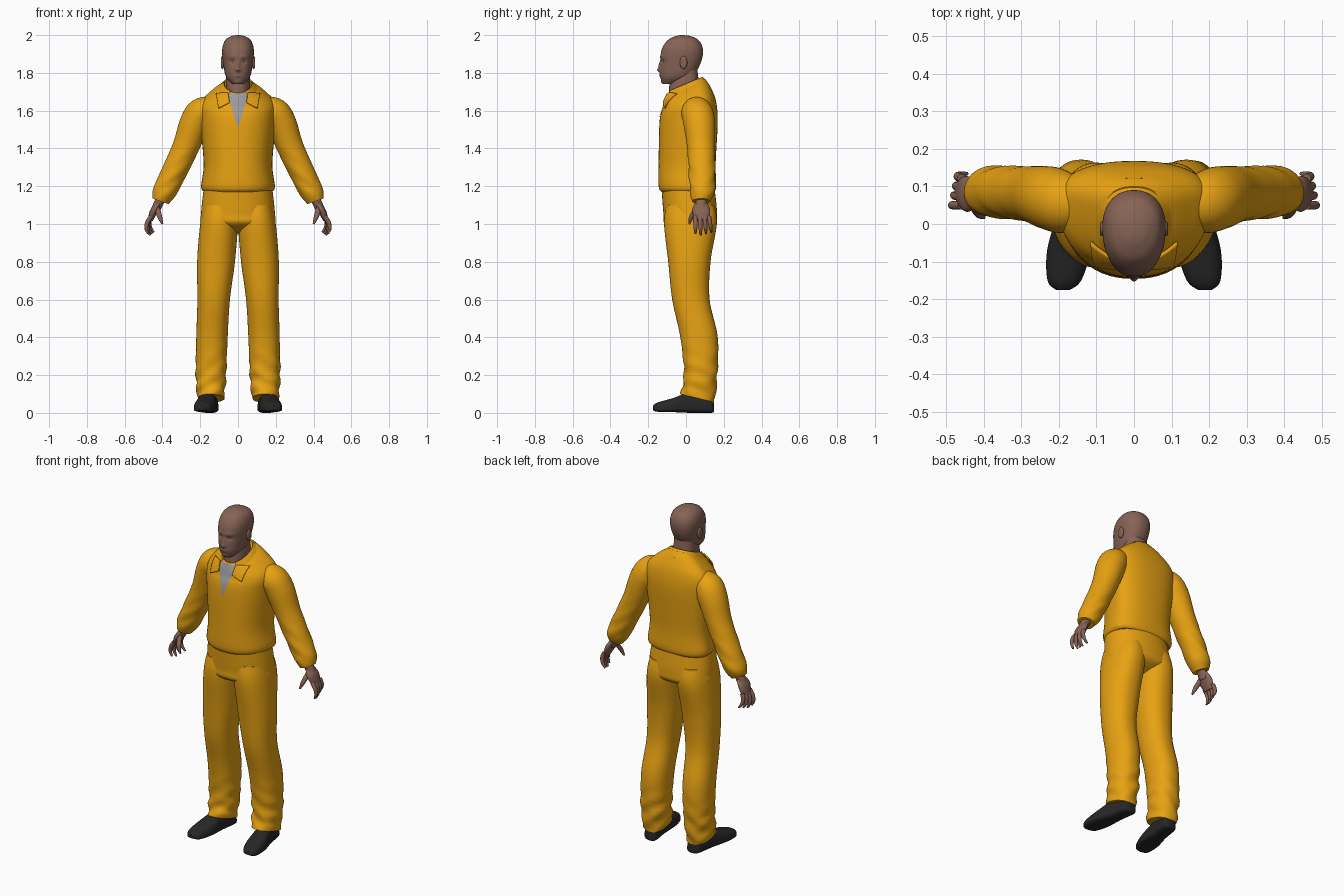
import bpy, bmesh
from math import sin, cos, pi, tau, exp, copysign, radians
from mathutils import Vector

if "Cube" in bpy.data.objects:
    bpy.data.objects.remove(bpy.data.objects["Cube"])


def material(name, red, green, blue):
    mat = bpy.data.materials.new(name)
    mat.use_nodes = True
    mat.diffuse_color = (red, green, blue, 1)
    shader = mat.node_tree.nodes["Principled BSDF"]
    shader.inputs["Base Color"].default_value = mat.diffuse_color
    shader.inputs["Roughness"].default_value = .8
    return mat


ORANGE = material("orange cloth", .8, .36, .006)
SKIN = material("brown skin", .24, .125, .09)
GREY = material("grey shirt", .33, .33, .34)
BLACK = material("black leather", .02, .02, .02)


def blend_rows(rows, steps=8):
    """Pass a smooth curve through rows of numbers."""
    result = []
    last = len(rows) - 1
    for i in range(last):
        before, start, end, after = (rows[max(0, min(last, i + k))] for k in (-1, 0, 1, 2))
        for step in range(steps):
            t = step / steps
            result.append([b + t / 2 * (c - a + t * (2 * a - 5 * b + 4 * c - d
                           + t * (3 * (b - c) + d - a)))
                           for a, b, c, d in zip(before, start, end, after)])
    return result + [list(rows[last])]


def finish(name, bm, mat):
    bmesh.ops.recalc_face_normals(bm, faces=bm.faces)
    mesh = bpy.data.meshes.new(name)
    bm.to_mesh(mesh)
    bm.free()
    mesh.materials.append(mat)
    mesh.polygons.foreach_set("use_smooth", [True] * len(mesh.polygons))
    mesh.set_sharp_from_angle(angle=radians(50))
    obj = bpy.data.objects.new(name, mesh)
    bpy.context.collection.objects.link(obj)
    return obj


def join_rings(name, rings, mat, closed=True, warp=None):
    bm = bmesh.new()
    loops = [[bm.verts.new(warp(p) if warp else p) for p in ring] for ring in rings]
    for lower, upper in zip(loops, loops[1:]):
        count = len(lower)
        for i in range(count if closed else count - 1):
            j = (i + 1) % count
            bm.faces.new((lower[i], lower[j], upper[j], upper[i]))
    if closed:
        bm.faces.new(loops[0])
        bm.faces.new(loops[-1])
    return finish(name, bm, mat)


def loft(name, rows, mat, centre=lambda along: 0, side=1, widest=.6, power=.9,
         upright=True, segments=64, start=0, sweep=tau, warp=None):
    """Rows: position along the axis, half width, near edge, far edge."""
    closed = sweep == tau
    rings = []
    for along, width, near, far in blend_rows(rows):
        middle = near + (far - near) * widest
        ring = []
        for i in range(segments if closed else segments + 1):
            angle = start + sweep * i / segments
            c, s = (copysign(abs(v) ** power, v) for v in (cos(angle), sin(angle)))
            x = side * (centre(along) + width * c)
            depth = middle + s * (far - middle if s > 0 else middle - near)
            ring.append(Vector((x, depth, along) if upright else (x, along, depth)))
        rings.append(ring)
    return join_rings(name, rings, mat, closed, warp)


def tube(name, rows, mat, side=1, wide=1, segments=24, warp=None):
    """Rows: x, y, z, radius; wide stretches the section along y."""
    rows = blend_rows(rows)
    points = [Vector(row[:3]) for row in rows]
    rings = []
    for i, (point, row) in enumerate(zip(points, rows)):
        ahead = points[min(i + 1, len(points) - 1)] - points[max(i - 1, 0)]
        across = ahead.cross(Vector((0, 1, 0))).normalized()
        ring = []
        for k in range(segments):
            angle = tau * k / segments
            p = point + row[3] * (across * cos(angle) + Vector((0, wide * sin(angle), 0)))
            p.x *= side
            ring.append(p)
        rings.append(ring)
    return join_rings(name, rings, mat, warp=warp)


def drape(name, target, corners, mat, lift, side=1, cells=12):
    """Lay a four-cornered patch over the front of another part."""
    a, b, c, d = (Vector((x * side, z)) for x, z in corners)
    rings = []
    for i in range(cells + 1):
        ring = []
        for j in range(cells + 1):
            p = a.lerp(b, i / cells).lerp(d.lerp(c, i / cells), j / cells)
            hit, spot, normal, _ = target.ray_cast(Vector((p.x, -1, p.y)), Vector((0, 1, 0)))
            if not hit:
                _, spot, normal, _ = target.closest_point_on_mesh(Vector((p.x, 0, p.y)))
            ring.append(spot + normal * lift)
        rings.append(ring)
    return join_rings(name, rings, mat, closed=False)


def thicken(obj):
    modifier = obj.modifiers.new("thickness", "SOLIDIFY")
    modifier.thickness = .008
    modifier.offset = 0


def bump(p, x, z, spread_x, spread_z):
    return exp(-((abs(p.x) - x) / spread_x) ** 2 - ((p.z - z) / spread_z) ** 2)


def face_relief(p):
    """Nose bridge and tip, eye sockets, brow, lips and chin."""
    if p.y < -.03:
        p.y += (.01 * bump(p, .03, 1.86, .015, .01)
                - .01 * bump(p, 0, 1.84, .01, .02)
                - .016 * bump(p, 0, 1.815, .014, .01)
                - .006 * bump(p, .03, 1.885, .03, .01)
                - .006 * bump(p, 0, 1.785, .02, .006)
                - .006 * bump(p, 0, 1.75, .02, .01))
    return p


def neckline_tilt(p):
    p.z += 3 * max(0, p.z - 1.6) * p.y
    return p


def trouser_folds(p):
    low = .005 * exp(-((p.z - .17) / .13) ** 2)
    p.x += low * sin(p.z * 75 + p.y * 25)
    p.y += low * sin(p.z * 60 + abs(p.x) * 40)
    # Hem hangs lower at the heel
    p.z -= 2 * max(0, .2 - p.z) * (p.y - .05)
    return p


def sleeve_folds(p):
    low = .003 * exp(-((p.z - 1.25) / .12) ** 2)
    p.y += low * sin(p.z * 80 + abs(p.x) * 50)
    return p


# Head and neck
loft("head", [(1.74, .03, -.12, -.06), (1.78, .064, -.136, .03), (1.85, .078, -.135, .077),
              (1.92, .084, -.13, .09), (1.97, .07, -.1, .07), (1.993, .04, -.06, .03),
              (2, .01, -.03, -.01)],
     SKIN, widest=.55, segments=112, warp=face_relief)
loft("neck", [(1.62, .06, -.09, .07), (1.72, .065, -.09, .07), (1.82, .06, -.07, .06)], SKIN)

# Jacket body, gathered at the waist and narrowing to the neckline
jacket = loft("jacket", [(1.17, .18, -.13, .15), (1.2, .195, -.145, .16),
                         (1.32, .182, -.145, .157), (1.54, .2, -.14, .168),
                         (1.63, .2, -.12, .16), (1.69, .14, -.11, .13), (1.73, .08, -.1, .1)],
              ORANGE, widest=.68, power=.88, warp=neckline_tilt)
bpy.context.view_layer.update()

# Open neckline with the shirt beneath, and the collar band
drape("undershirt", jacket, [(-.055, 1.69), (-.002, 1.51), (.002, 1.51), (.055, 1.69)], GREY, .003)
thicken(loft("collar", [(1.7, .11, -.106, .12), (1.74, .073, -.098, .085)], ORANGE,
             start=-tau / 6, sweep=tau * 5 / 6, warp=neckline_tilt))

# Trouser seat
loft("trouser_seat", [(1.2, .18, -.13, .15), (1.06, .195, -.12, .164),
                      (1, .185, -.11, .15), (.95, .05, -.02, .05)], ORANGE, widest=.55)

for side, word in ((1, "left"), (-1, "right")):
    thicken(drape(word + "_collar_flap", jacket,
                  [(.05, 1.69), (.043, 1.64), (.1, 1.61), (.11, 1.685)], ORANGE, .008, side))

    # Ear, hollowed on the outside
    bm = bmesh.new()
    bmesh.ops.create_uvsphere(bm, u_segments=20, v_segments=12, radius=1)
    for v in bm.verts:
        x, y, z = v.co
        hollow = .6 * exp(-4 * (y * y + z * z)) if x > 0 else 0
        v.co = (side * (.083 + .012 * (x - hollow)), .02 * y - .013, 1.855 + .034 * z)
    finish(word + "_ear", bm, SKIN)

    # Sleeve with a gathered cuff
    tube(word + "_sleeve", [(.13, .055, 1.615, .06), (.19, .06, 1.59, .08), (.23, .07, 1.53, .08),
                            (.28, .08, 1.4, .07), (.365, .086, 1.22, .065),
                            (.395, .085, 1.16, .06), (.41, .08, 1.12, .045)],
         ORANGE, side, wide=1.05, segments=36, warp=sleeve_folds)

    # Hand: flat palm, four curling fingers and a thumb
    tube(word + "_wrist", [(.4, .083, 1.15, .026), (.435, .08, 1.08, .024)], SKIN, side, wide=1.2)
    tube(word + "_palm", [(.42, .08, 1.11, .014), (.445, .08, 1.07, .02), (.465, .085, 1.02, .014)],
         SKIN, side, wide=2.4)
    for i, finger in enumerate(("index", "middle", "ring", "little")):
        length = .1 - .008 * abs(i - 1)
        rows = []
        for t in (0, .35, .7, 1):
            rows.append((.46 + .026 * sin(pi * t * .8) - .01 * i * t, .05 + i * (.024 + .004 * t),
                         1.04 - length * t, .012 - .007 * t ** 3))
        tube(f"{word}_{finger}_finger", rows, SKIN, side, segments=12)
    tube(word + "_thumb", [(.43, .06, 1.09, .014), (.415, .03, 1.04, .013), (.4, .018, 1, .005)],
         SKIN, side, segments=12)

    # Trouser leg, spreading outward towards the foot
    loft(word + "_trouser_leg", [(1.1, .09, -.105, .15), (1, .1, -.116, .163), (.8, .1, -.094, .13),
                                 (.6, .086, -.073, .125), (.4, .083, -.03, .168),
                                 (.2, .08, -.01, .165), (.08, .07, -.03, .15)],
         ORANGE, lambda z: .145 - .045 * z * z, side, widest=.5, warp=trouser_folds)

    # Shoe, toe turned out
    loft(word + "_shoe", [(.147, .02, .005, .055), (.13, .04, 0, .085), (.03, .046, 0, .11),
                          (-.07, .058, .004, .078), (-.15, .045, .006, .055),
                          (-.176, .018, .015, .038)],
         BLACK, lambda y: .163 - .15 * y, side, widest=.25, power=.75, upright=False)
